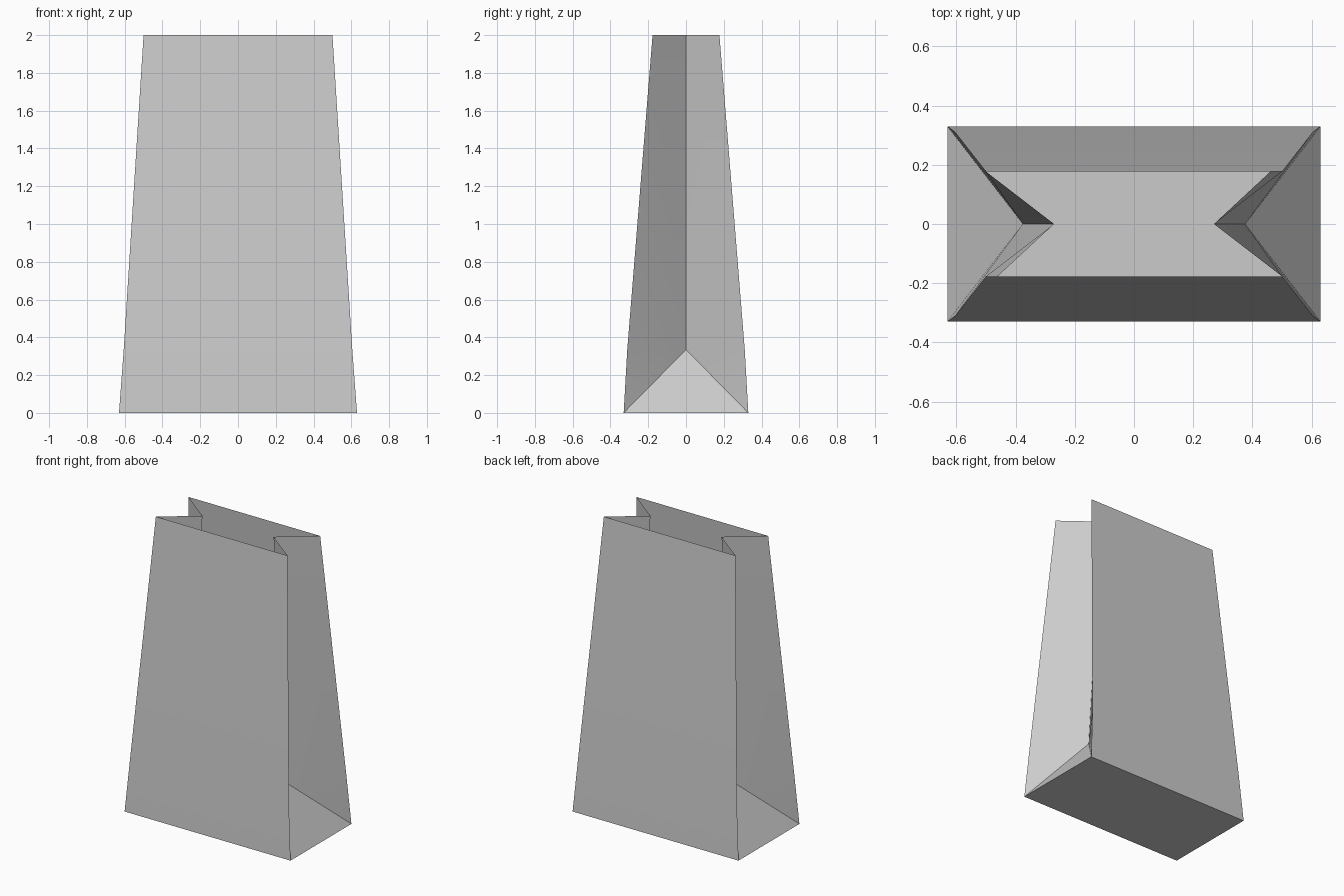
import bpy
import bmesh

cube = bpy.data.objects.get("Cube")
if cube:
    bpy.data.objects.remove(cube, do_unlink=True)

paper = bpy.data.materials.new("grey_paper")
paper.use_nodes = True
colour = (0.6, 0.6, 0.6, 1.0)
paper.diffuse_color = colour
paper.node_tree.nodes["Principled BSDF"].inputs["Base Color"].default_value = colour

# Half width, half depth and height of the bag's corners, from floor to rim
LEVELS = [(0.63, 0.33, 0.0), (0.605, 0.311, 0.335), (0.5, 0.177, 2.0)]
# Inward crease of the side gussets
CREASE_LOW = (0.375, 0.0, 0.335)
CREASE_TOP = (0.27, 0.0, 2.0)


def make_part(name, polygons):
    """Build one sheet of folded paper, welding shared corners."""
    bm = bmesh.new()
    for polygon in polygons:
        bm.faces.new([bm.verts.new(p) for p in polygon])
    bmesh.ops.remove_doubles(bm, verts=bm.verts, dist=0.0001)
    mesh = bpy.data.meshes.new(name)
    bm.to_mesh(mesh)
    bm.free()
    mesh.materials.append(paper)
    obj = bpy.data.objects.new(name, mesh)
    bpy.context.collection.objects.link(obj)
    bpy.context.view_layer.objects.active = obj
    obj.select_set(True)
    bpy.ops.object.shade_smooth_by_angle(angle=0.3)
    obj.select_set(False)


def flip(points, sx, sy):
    """Mirror a polygon, keeping its outward winding."""
    out = [(x * sx, y * sy, z) for x, y, z in points]
    return out if sx * sy > 0 else out[::-1]


base, mid, top = LEVELS

# Floor
w, d, z = base
make_part("bag_floor", [[(-w, -d, z), (-w, d, z), (w, d, z), (w, -d, z)]])

# Front and back walls, slightly bent above the floor
wall = [[(w0, d0, z0), (-w0, d0, z0), (-w1, d1, z1), (w1, d1, z1)]
        for (w0, d0, z0), (w1, d1, z1) in zip(LEVELS, LEVELS[1:])]
for name, side in (("back_wall", 1), ("front_wall", -1)):
    make_part(name, [flip(p, 1, side) for p in wall])

# Folded side gussets: a sloping base triangle and two inward panels
half = [[base, mid, CREASE_LOW], [mid, top, CREASE_TOP, CREASE_LOW]]
triangle = [(w, -d, z), (w, d, z), CREASE_LOW]
for name, side in (("left_gusset", 1), ("right_gusset", -1)):
    panels = [flip(p, side, sy) for p in half for sy in (1, -1)]
    make_part(name, panels + [flip(triangle, side, 1)])
